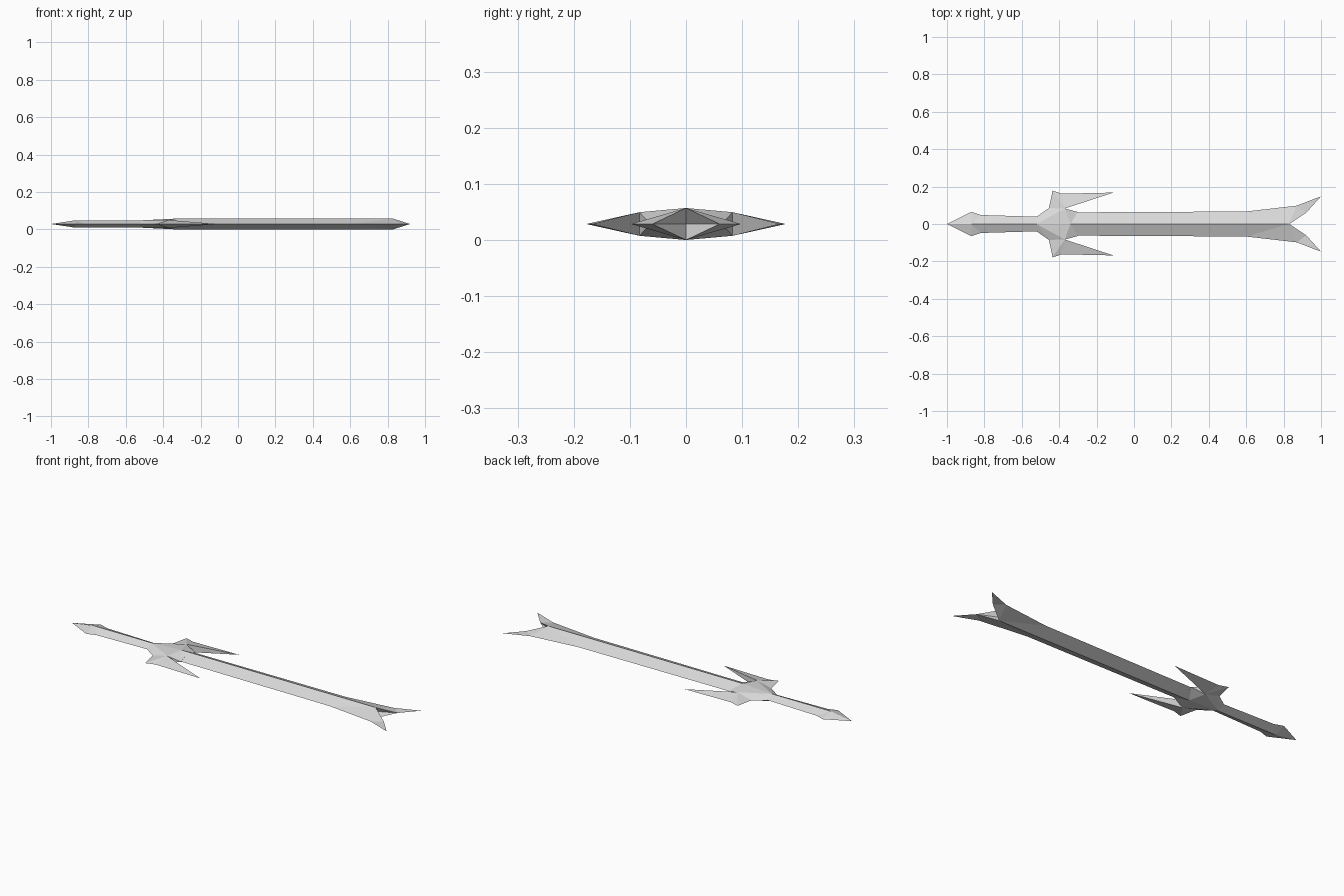
import bpy
import bmesh

cube = bpy.data.objects.get("Cube")
if cube:
    bpy.data.objects.remove(cube, do_unlink=True)

H = 0.0285       # half thickness of the blade
GRIP = 0.0195    # half thickness of the grip
ARM = 0.021      # half thickness where the guard arms split off

steel = bpy.data.materials.new("light_grey_steel")
steel.use_nodes = True
steel.diffuse_color = (0.7, 0.7, 0.7, 1)
steel.node_tree.nodes["Principled BSDF"].inputs["Base Color"].default_value = (0.7, 0.7, 0.7, 1)


def build_part(name, points, faces):
    """Model one quarter from named points, then mirror it across y and z."""
    bm = bmesh.new()
    verts = {key: bm.verts.new(co) for key, co in points.items()}
    for face in faces:
        bm.faces.new([verts[key] for key in face.split()])
    for axis in "YZ":
        bmesh.ops.mirror(bm, geom=bm.verts[:] + bm.edges[:] + bm.faces[:],
                         axis=axis, merge_dist=0.0005)
    bmesh.ops.remove_doubles(bm, verts=bm.verts[:], dist=0.0005)
    bmesh.ops.recalc_face_normals(bm, faces=bm.faces[:])
    mesh = bpy.data.meshes.new(name)
    bm.to_mesh(mesh)
    bm.free()
    mesh.materials.append(steel)
    part = bpy.data.objects.new(name, mesh)
    part.location.z = H
    bpy.context.collection.objects.link(part)
    return part


# Blade: diamond section flaring into a forked tip with a hollow notch
build_part("blade", {
    "base": (-0.34, 0, H), "base_edge": (-0.34, 0.062, 0), "base_mid": (-0.34, 0, 0),
    "edge": (0.6, 0.067, 0), "flare": (0.87, 0.098, 0), "tip": (1, 0.148, 0),
    "fork": (0.92, 0.06, 0), "ridge": (0.83, 0, H), "notch": (0.79, 0, 0),
}, [
    "base base_edge edge ridge",
    "ridge edge flare",
    "ridge flare fork",
    "flare tip fork",
    "ridge fork notch",
    "base base_mid base_edge",
])

# Grip: slim diamond bar ending in a pointed pommel
build_part("grip", {
    "point": (-1, 0, 0), "pommel": (-0.87, 0.065, 0), "neck": (-0.82, 0.048, 0),
    "end": (-0.48, 0.038, 0), "pommel_top": (-0.87, 0, GRIP),
    "end_top": (-0.48, 0, GRIP), "end_mid": (-0.48, 0, 0),
}, [
    "point pommel pommel_top",
    "pommel neck pommel_top",
    "neck end end_top pommel_top",
    "end end_mid end_top",
])

# Guard: faceted hub with a swept arm on each side
build_part("guard", {
    "back": (-0.52, 0, GRIP), "back_mid": (-0.52, 0, 0), "back_edge": (-0.52, 0.04, 0),
    "shoulder": (-0.455, 0.085, 0), "spike": (-0.435, 0.178, 0),
    "bend": (-0.385, 0.162, 0), "arm_tip": (-0.11, 0.168, 0),
    "arm_top": (-0.37, 0.083, ARM), "arm_mid": (-0.37, 0.083, 0),
    "crest": (-0.34, 0, H), "front_edge": (-0.3, 0.064, 0),
    "front_top": (-0.3, 0, H), "front_mid": (-0.3, 0, 0),
}, [
    "back back_edge shoulder",
    "back shoulder arm_top",
    "back arm_top crest",
    "shoulder spike arm_top",
    "spike bend arm_top",
    "bend arm_tip arm_top",
    "arm_tip arm_mid arm_top",
    "arm_mid front_edge arm_top",
    "arm_top front_edge crest",
    "crest front_edge front_top",
    "front_top front_edge front_mid",
    "back back_mid back_edge",
])
